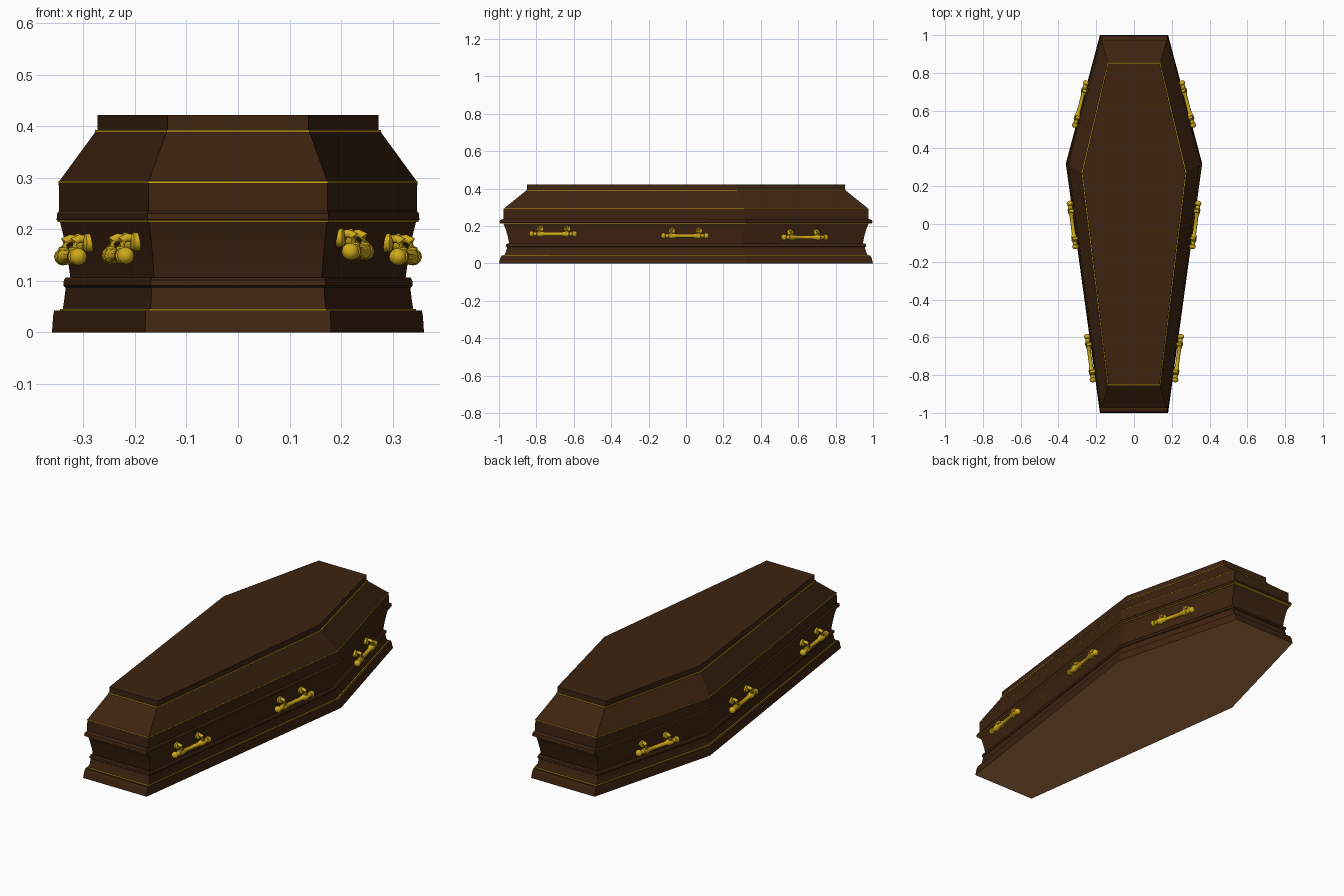
import bpy, bmesh, math
from mathutils import Vector, Matrix

if "Cube" in bpy.data.objects:
    bpy.data.objects.remove(bpy.data.objects["Cube"])


def material(name, rgb):
    m = bpy.data.materials.new(name)
    m.diffuse_color = (*rgb, 1)
    m.use_nodes = True
    m.node_tree.nodes["Principled BSDF"].inputs["Base Color"].default_value = m.diffuse_color
    return m


WOOD = material("dark wood", (0.048, 0.017, 0.005))
GOLD = material("gold", (0.62, 0.40, 0.01))
RAW = material("raw wood", (0.45, 0.20, 0.07))


def finish(name, bm, mats):
    bmesh.ops.recalc_face_normals(bm, faces=bm.faces)
    me = bpy.data.meshes.new(name)
    bm.to_mesh(me)
    bm.free()
    for m in mats:
        me.materials.append(m)
    ob = bpy.data.objects.new(name, me)
    bpy.context.collection.objects.link(ob)
    return ob


def hexagon(bm, w, l, z):
    """Six-sided outline: w = half width at shoulders, l = half length."""
    e, s = w * 0.5, 0.32 * l
    pts = [(-e, -l), (e, -l), (w, s), (e, l), (-e, l), (-w, s)]
    return [bm.verts.new((x, y, z)) for x, y in pts]


def shell(name, profile, bottom=WOOD):
    """Stack hexagon outlines (half width, half length, z)."""
    bm = bmesh.new()
    rings = [hexagon(bm, *p) for p in profile]
    for a, b in zip(rings, rings[1:]):
        for i in range(6):
            j = (i + 1) % 6
            bm.faces.new((a[i], a[j], b[j], b[i]))
    bm.faces.new(rings[-1])
    bm.faces.new(rings[0][::-1]).material_index = 1
    return finish(name, bm, [WOOD, bottom])


def trim(name, w, l, z, h=0.003):
    """Thin gold line around the coffin."""
    bm = bmesh.new()
    a, b = hexagon(bm, w, l, z), hexagon(bm, w, l, z + h)
    for i in range(6):
        j = (i + 1) % 6
        bm.faces.new((a[i], a[j], b[j], b[i]))
    bm.faces.new(a[::-1])
    bm.faces.new(b)
    finish(name, bm, [GOLD])


# Wooden shells
shell("plinth", [(0.361, 1.0, 0), (0.359, 0.992, 0.03), (0.357, 0.985, 0.043)], RAW)
shell("lower_step", [(0.341, 0.972, 0.04), (0.337, 0.962, 0.065), (0.334, 0.955, 0.09)])
shell("lower_moulding", [(0.335, 0.958, 0.087), (0.339, 0.964, 0.091),
                         (0.338, 0.962, 0.102), (0.334, 0.955, 0.107)])
shell("case", [(0.325, 0.945, 0.104), (0.330, 0.952, 0.14),
               (0.337, 0.963, 0.18), (0.346, 0.978, 0.217)])
shell("rim_moulding", [(0.349, 0.992, 0.215), (0.352, 0.998, 0.219),
                       (0.351, 0.994, 0.231), (0.347, 0.980, 0.236)])
shell("lid", [(0.347, 0.977, 0.234), (0.348, 0.975, 0.292), (0.277, 0.855, 0.389)])
shell("lid_panel", [(0.273, 0.85, 0.388), (0.273, 0.85, 0.422)])

# Gold lines
trim("plinth_line", 0.345, 0.976, 0.0425)
trim("rim_line", 0.3505, 0.995, 0.2145)
trim("lid_edge_line", 0.3485, 0.976, 0.2905)
trim("panel_line", 0.2775, 0.856, 0.3895)


def tube(bm, path, M, sides=12):
    """Sweep circles along (x, y, z, radius) points."""
    pts = [Vector(p[:3]) for p in path]
    rings = []
    for k, p in enumerate(pts):
        t = pts[min(k + 1, len(pts) - 1)] - pts[max(k - 1, 0)]
        q = t.to_track_quat('Z', 'Y')
        ring = []
        for i in range(sides):
            a = 2 * math.pi * i / sides
            v = p + q @ Vector((math.cos(a), math.sin(a), 0)) * path[k][3]
            ring.append(bm.verts.new(M @ v))
        rings.append(ring)
    for a, b in zip(rings, rings[1:]):
        for i in range(sides):
            j = (i + 1) % sides
            bm.faces.new((a[i], a[j], b[j], b[i]))
    bm.faces.new(rings[0])
    bm.faces.new(rings[-1])


# Handle bar half profile (distance along bar, radius), mirrored about the middle
HALF = [(0.048, 0.010), (0.054, 0.013), (0.062, 0.013), (0.066, 0.016), (0.084, 0.016),
        (0.088, 0.012), (0.104, 0.011), (0.107, 0.015), (0.116, 0.017), (0.124, 0.014),
        (0.129, 0.006)]
BAR = [(0, -y, 0, r) for y, r in reversed(HALF)] + [(0, y, 0, r) for y, r in HALF]


def handle(name, x, y, z, slope, side):
    n = Vector((1, slope, 0)).normalized()
    t = Vector((-n.y, n.x, 0))
    M = Matrix(((n.x, t.x, 0, x), (n.y, t.y, 0, y), (0, 0, 1, z), (0, 0, 0, 1)))
    M = Matrix.Diagonal((side, 1, 1, 1)) @ M
    bm = bmesh.new()
    tube(bm, BAR, M)
    for b in (-0.073, 0.073):
        # hooked arm and round mounting plate
        tube(bm, [(0, b, 0, 0.010), (0.005, b, 0.018, 0.009), (0.002, b, 0.030, 0.009),
                  (-0.008, b, 0.035, 0.008), (-0.030, b, 0.033, 0.008)], M)
        tube(bm, [(-0.034, b, 0.027, 0.018), (-0.020, b, 0.027, 0.018),
                  (-0.015, b, 0.027, 0.011)], M)
    ob = finish(name, bm, [GOLD])
    bpy.context.view_layer.objects.active = ob
    ob.select_set(True)
    bpy.ops.object.shade_smooth_by_angle(angle=math.radians(40))
    ob.select_set(False)


# Three handles on each side
for side, label in ((1, "right"), (-1, "left")):
    tilt = 0.008 if side > 0 else 0
    handle("foot_handle_" + label, 0.233, -0.71, 0.149 + tilt, -0.131, side)
    handle("middle_handle_" + label, 0.325, -0.005, 0.147, -0.131, side)
    handle("head_handle_" + label, 0.283, 0.635, 0.147 - tilt, 0.26, side)
